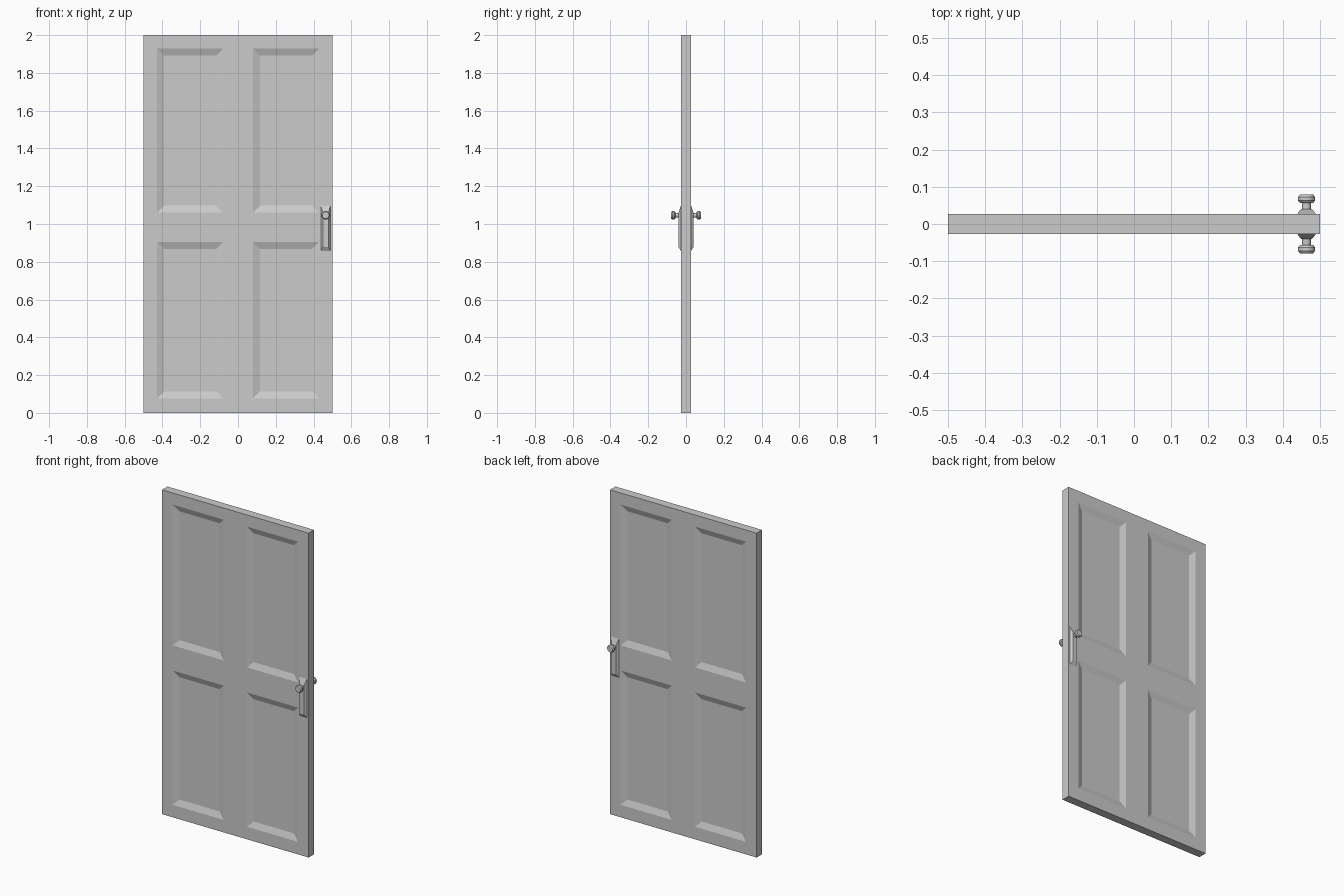
import bpy, bmesh, math
from mathutils import Vector

if "Cube" in bpy.data.objects:
    bpy.data.objects.remove(bpy.data.objects["Cube"])

HALF = 0.0265          # half the door thickness
KX, KZ = 0.464, 1.046  # knob axis


def finish(bm, name):
    bmesh.ops.recalc_face_normals(bm, faces=bm.faces)
    mesh = bpy.data.meshes.new(name)
    bm.to_mesh(mesh)
    bm.free()
    ob = bpy.data.objects.new(name, mesh)
    bpy.context.collection.objects.link(ob)
    return ob


# Door slab: a gridded slab whose four panel cells are recessed on both sides
def door():
    xs = [-0.5, -0.428, -0.079, 0.079, 0.428, 0.5]
    zs = [0, 0.077, 0.905, 1.06, 1.928, 2]
    bm = bmesh.new()
    v = {(i, j, s): bm.verts.new((x, s * HALF, z))
         for i, x in enumerate(xs) for j, z in enumerate(zs) for s in (-1, 1)}
    panels = []
    for s in (-1, 1):
        for i in range(5):
            for j in range(5):
                f = bm.faces.new([v[i, j, s], v[i + 1, j, s],
                                  v[i + 1, j + 1, s], v[i, j + 1, s]])
                if i in (1, 3) and j in (1, 3):
                    panels.append(f)
    ring = ([(i, 0) for i in range(5)] + [(5, j) for j in range(5)] +
            [(i, 5) for i in range(5, 0, -1)] + [(0, j) for j in range(5, 0, -1)])
    for a, b in zip(ring, ring[1:] + ring[:1]):
        bm.faces.new([v[(*a, -1)], v[(*b, -1)], v[(*b, 1)], v[(*a, 1)]])
    bmesh.ops.recalc_face_normals(bm, faces=bm.faces)
    bmesh.ops.inset_individual(bm, faces=panels, thickness=0.037, depth=-0.014,
                               use_even_offset=True)
    finish(bm, "door_slab")


# Handle plate: a tapered block with a long slope at the top
def plate(s, name):
    bm = bmesh.new()
    rows = [(HALF - 0.003, 0.4385, 0.4895, 0.857, 1.098),
            (HALF, 0.4385, 0.4895, 0.857, 1.098),
            (0.040, 0.449, 0.479, 0.879, 1.06)]
    loops = [[bm.verts.new((x, s * y, z)) for x, z in
              ((x0, z0), (x1, z0), (x1, z1), (x0, z1))]
             for y, x0, x1, z0, z1 in rows]
    bm.faces.new(loops[0])
    bm.faces.new(loops[-1])
    for a, b in zip(loops, loops[1:]):
        for k in range(4):
            n = (k + 1) % 4
            bm.faces.new([a[k], a[n], b[n], b[k]])
    finish(bm, name)


# Knob: neck and rounded head turned about the y axis
def knob(s, name):
    profile = [(0, 0.035), (0.0125, 0.035), (0.0115, 0.056), (0.018, 0.057),
               (0.023, 0.063), (0.023, 0.072), (0.018, 0.079), (0, 0.079)]
    bm = bmesh.new()
    pts = [bm.verts.new((KX + r, s * y, KZ)) for r, y in profile]
    edges = [bm.edges.new(p) for p in zip(pts, pts[1:])]
    bmesh.ops.spin(bm, geom=pts + edges, cent=Vector((KX, 0, KZ)), axis=(0, 1, 0),
                   angle=math.tau, steps=16, use_duplicate=False)
    bmesh.ops.remove_doubles(bm, verts=bm.verts, dist=1e-5)
    ob = finish(bm, name)
    bpy.ops.object.select_all(action='DESELECT')
    ob.select_set(True)
    bpy.context.view_layer.objects.active = ob
    bpy.ops.object.shade_smooth_by_angle(angle=math.radians(35))


door()
for side, label in ((-1, "front"), (1, "back")):
    plate(side, label + "_handle_plate")
    knob(side, label + "_knob")
